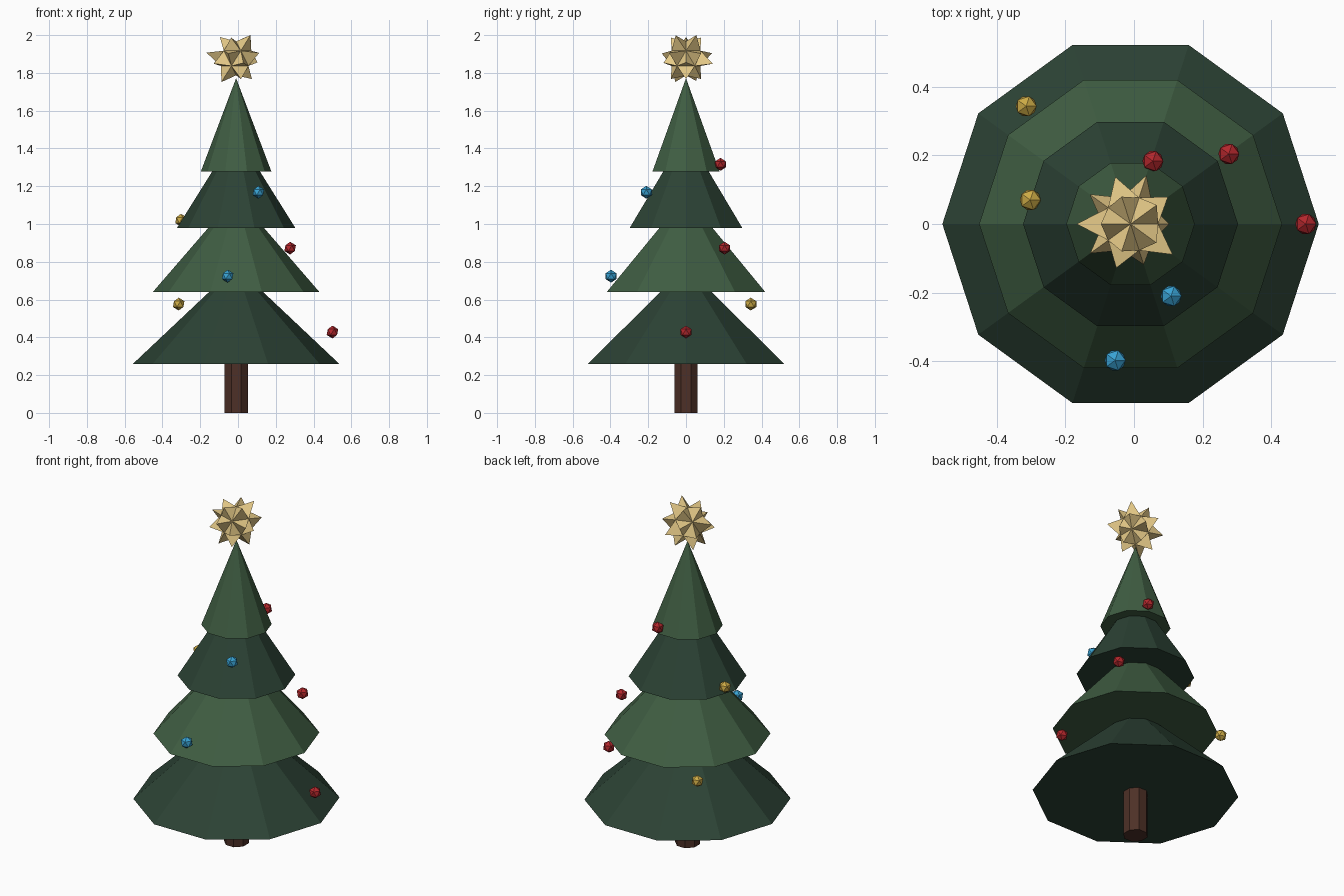
import bpy, bmesh, math
from mathutils import Matrix

if "Cube" in bpy.data.objects:
    bpy.data.objects.remove(bpy.data.objects["Cube"])

AX = -0.01  # trunk axis


def material(name, r, g, b):
    m = bpy.data.materials.new(name)
    m.diffuse_color = (r, g, b, 1)
    m.use_nodes = True
    m.node_tree.nodes["Principled BSDF"].inputs["Base Color"].default_value = m.diffuse_color
    return m


DARK = material("dark_green", 0.025, 0.055, 0.035)
LIGHT = material("light_green", 0.05, 0.11, 0.055)
BROWN = material("brown", 0.075, 0.03, 0.02)
GOLD = material("gold", 0.80, 0.60, 0.25)
RED = material("red", 0.45, 0.02, 0.025)
BLUE = material("blue", 0.04, 0.36, 0.65)
YELLOW = material("yellow", 0.60, 0.40, 0.06)


def add(name, bm, mat, loc):
    bmesh.ops.recalc_face_normals(bm, faces=bm.faces)
    me = bpy.data.meshes.new(name)
    bm.to_mesh(me)
    bm.free()
    me.materials.append(mat)
    ob = bpy.data.objects.new(name, me)
    ob.location = loc
    bpy.context.collection.objects.link(ob)
    return ob


def cone(name, sides, r1, r2, z0, z1, turn, mat):
    bm = bmesh.new()
    bmesh.ops.create_cone(bm, cap_ends=True, segments=sides, radius1=r1,
                          radius2=r2, depth=z1 - z0,
                          matrix=Matrix.Rotation(math.radians(turn), 4, 'Z'))
    bmesh.ops.remove_doubles(bm, verts=bm.verts, dist=1e-5)
    add(name, bm, mat, (AX, 0, (z0 + z1) / 2))


# trunk
cone("trunk", 8, 0.067, 0.067, 0, 0.30, 22.5, BROWN)

# foliage tiers: radius, bottom, apex (corners on the y axis)
tiers = [(0.548, 0.258, 0.775), (0.441, 0.64, 1.15),
         (0.313, 0.98, 1.48), (0.187, 1.277, 1.772)]
for i, (r, z0, z1) in enumerate(tiers):
    cone(f"foliage_tier_{i + 1}", 10, r, 0, z0, z1, 90, LIGHT if i % 2 else DARK)

# baubles
baubles = [(0.50, 0.0, RED), (-0.314, 0.343, YELLOW), (-0.055, -0.397, BLUE),
           (0.276, 0.204, RED), (-0.302, 0.07, YELLOW), (0.108, -0.21, BLUE),
           (0.055, 0.183, RED)]
for i, (x, y, mat) in enumerate(baubles):
    bm = bmesh.new()
    bmesh.ops.create_icosphere(bm, subdivisions=1, radius=0.034)
    add(f"bauble_{i + 1}", bm, mat, (x, y, 0.428 + 0.148 * i))

# star topper: icosahedron with each face pulled to a spike of uneven length
side_len = {0: 0.115, 36: 0.137, 72: 0.152, 108: 0.147, 144: 0.15,
            180: 0.16, 216: 0.148, 252: 0.137, 288: 0.127, 324: 0.154}
top_len = {36: 0.155, 324: 0.153, 180: 0.142}
low_len = {144: 0.15, 216: 0.158}
bm = bmesh.new()
bmesh.ops.create_icosphere(bm, subdivisions=1, radius=0.09)
for v in bmesh.ops.poke(bm, faces=bm.faces[:])["verts"]:
    d = v.co.normalized()
    az = round(math.degrees(math.atan2(d.y, d.x)) / 36) * 36 % 360
    table = top_len if d.z > 0.5 else low_len if d.z < -0.5 else side_len
    v.co = d * table.get(az, 0.138)
add("star_topper", bm, GOLD, (AX, 0, 1.877))
